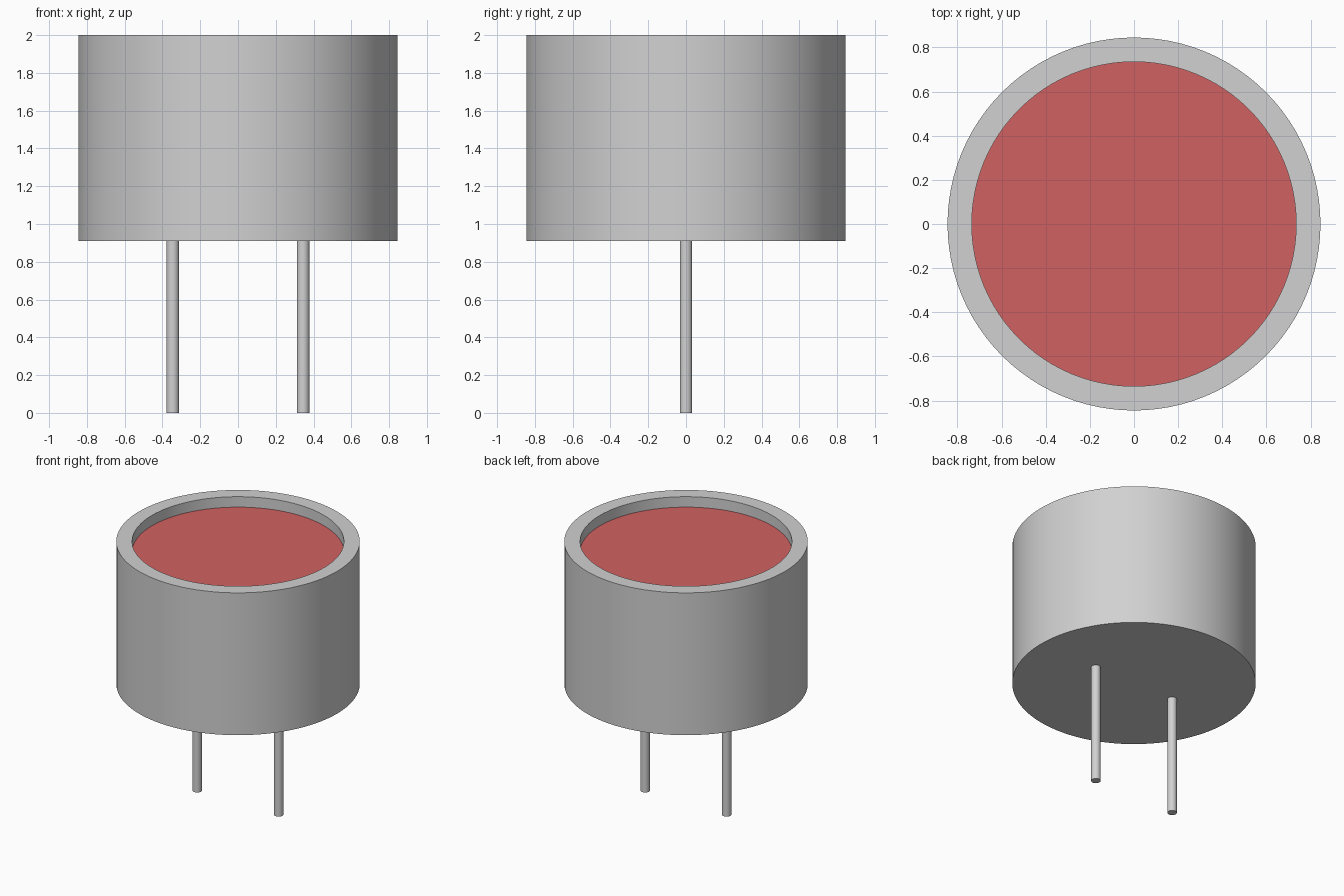
import bpy, bmesh, math

cube = bpy.data.objects.get("Cube")
if cube:
    bpy.data.objects.remove(cube, do_unlink=True)


def make_material(name, rgb):
    mat = bpy.data.materials.new(name)
    mat.use_nodes = True
    mat.diffuse_color = (*rgb, 1)
    mat.node_tree.nodes["Principled BSDF"].inputs["Base Color"].default_value = (*rgb, 1)
    return mat


def lathe(name, profile, mat, steps, x=0):
    """Revolve an (r, z) profile around the z axis."""
    bm = bmesh.new()
    verts = [bm.verts.new((r, 0, z)) for r, z in profile]
    edges = [bm.edges.new(pair) for pair in zip(verts, verts[1:])]
    bmesh.ops.spin(bm, geom=verts + edges, cent=(0, 0, 0), axis=(0, 0, 1),
                   angle=math.tau, steps=steps)
    bmesh.ops.remove_doubles(bm, verts=bm.verts, dist=0.0001)
    bmesh.ops.recalc_face_normals(bm, faces=bm.faces)
    mesh = bpy.data.meshes.new(name)
    bm.to_mesh(mesh)
    bm.free()
    mesh.materials.append(mat)
    obj = bpy.data.objects.new(name, mesh)
    obj.location.x = x
    bpy.context.collection.objects.link(obj)
    bpy.ops.object.select_all(action="DESELECT")
    obj.select_set(True)
    bpy.context.view_layer.objects.active = obj
    bpy.ops.object.shade_smooth_by_angle(angle=math.radians(30))
    return obj


metal = make_material("light grey metal", (0.64, 0.64, 0.64))
red = make_material("muted red", (0.64, 0.12, 0.12))

TOP, BASE, FLOOR = 2.0, 0.91, 1.92
OUTER, INNER = 0.845, 0.735

# Round can with a shallow recess in its top
lathe("case", [(0, BASE), (OUTER, BASE), (OUTER, TOP), (INNER, TOP),
               (INNER, FLOOR - 0.005), (0, FLOOR - 0.005)], metal, 96)

# Coloured disc lying in the recess
lathe("recessed_disc", [(0, FLOOR - 0.005), (INNER, FLOOR - 0.005),
                        (INNER, FLOOR), (0, FLOOR)], red, 96)

# Two straight lead pins
for side, sign in (("left", 1), ("right", -1)):
    lathe(side + "_pin", [(0, 0), (0.033, 0), (0.033, BASE + 0.02), (0, BASE + 0.02)],
          metal, 32, x=sign * 0.345)
